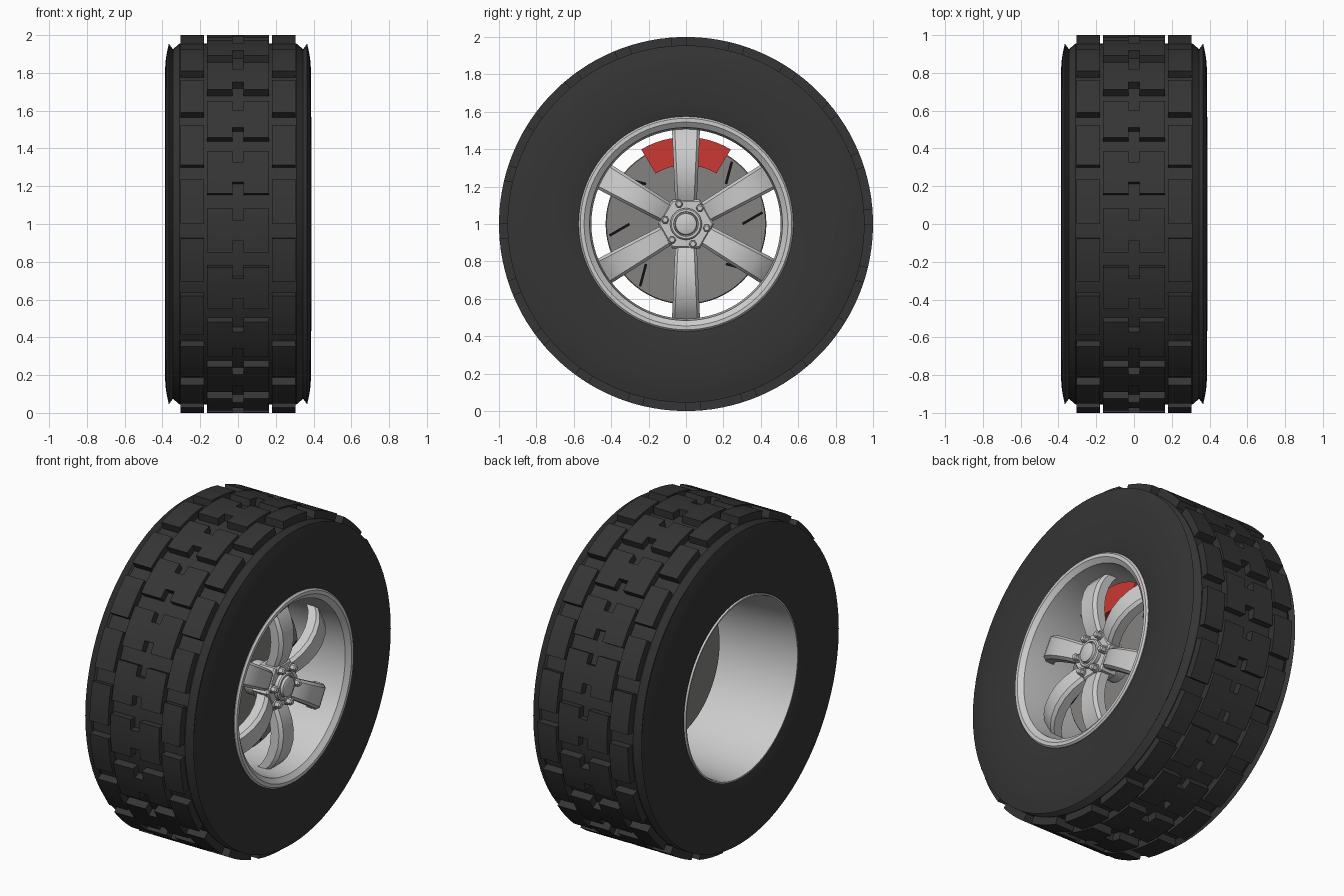
import bpy, bmesh
from math import sin, cos, pi, radians

if "Cube" in bpy.data.objects:
    bpy.data.objects.remove(bpy.data.objects["Cube"])

def material(name, rgb):
    m = bpy.data.materials.new(name)
    m.diffuse_color = (*rgb, 1)
    m.use_nodes = True
    m.node_tree.nodes["Principled BSDF"].inputs["Base Color"].default_value = m.diffuse_color
    return m

RUBBER = material("rubber", (0.035, 0.035, 0.035))
RED = material("caliper_red", (0.6, 0.04, 0.035))
DISC = material("disc_grey", (0.23, 0.225, 0.215))
BLACK = material("slot_black", (0.005, 0.005, 0.005))

def polar(x, r, a):
    """Point at axle position x, radius r, angle a (from +y towards +z)."""
    return (x, r * cos(a), 1 + r * sin(a))

def finish(bm, name, mat=None, smooth=True):
    bmesh.ops.remove_doubles(bm, verts=bm.verts, dist=1e-5)
    bmesh.ops.recalc_face_normals(bm, faces=bm.faces)
    me = bpy.data.meshes.new(name)
    bm.to_mesh(me)
    bm.free()
    ob = bpy.data.objects.new(name, me)
    bpy.context.collection.objects.link(ob)
    if mat:
        me.materials.append(mat)
    if smooth:
        bpy.ops.object.select_all(action='DESELECT')
        ob.select_set(True)
        bpy.context.view_layer.objects.active = ob
        bpy.ops.object.shade_smooth_by_angle(angle=radians(30))
    return ob

def loft(bm, rings, closed=False):
    """Skin a list of point rings; cap the ends unless closed."""
    vs = [[bm.verts.new(p) for p in ring] for ring in rings]
    n = len(vs[0])
    for i in range(len(vs) if closed else len(vs) - 1):
        a, b = vs[i], vs[(i + 1) % len(vs)]
        for j in range(n):
            bm.faces.new((a[j], a[(j + 1) % n], b[(j + 1) % n], b[j]))
    if not closed:
        bm.faces.new(vs[0])
        bm.faces.new(vs[-1])

def lathe(name, profile, seg=80, mat=None, closed=True):
    bm = bmesh.new()
    loft(bm, [[polar(x, r, 2 * pi * k / seg) for k in range(seg)] for x, r in profile], closed)
    return finish(bm, name, mat)

# tyre carcass, mirrored half profile
half = [(0.31, 0.955), (0.345, 0.925), (0.366, 0.955), (0.378, 0.90), (0.385, 0.85),
        (0.386, 0.74), (0.384, 0.64), (0.376, 0.58), (0.365, 0.538)]
lathe("tire", half + [(-x, r) for x, r in reversed(half)], 80, RUBBER)

# tread blocks: curved grids with optional notches, extruded inwards
def tread(name, xs, angles, offset, notched=False):
    bm = bmesh.new()
    for k in range(20):
        base = offset + 18 * k
        for i in range(len(xs) - 1):
            for j in range(len(angles) - 1):
                if notched and i == 1 and j in (0, len(angles) - 2):
                    continue
                bm.faces.new([bm.verts.new(polar(xs[u], 1.0, radians(base + angles[v])))
                              for u, v in ((i, j), (i + 1, j), (i + 1, j + 1), (i, j + 1))])
    bmesh.ops.remove_doubles(bm, verts=bm.verts, dist=1e-5)
    ext = bmesh.ops.extrude_face_region(bm, geom=bm.faces[:], use_keep_orig=True)
    for v in ext["geom"]:
        if isinstance(v, bmesh.types.BMVert):
            v.co.y *= 0.945
            v.co.z = 1 + (v.co.z - 1) * 0.945
    return finish(bm, name, RUBBER)

steps = [0, 3.5, 6.7, 9.9, 13.4]
tread("centre_tread_blocks", [-0.165, -0.03, 0.03, 0.165], steps, -22.7, True)
tread("right_tread_blocks", [0.18, 0.305], steps, -13.6)
tread("left_tread_blocks", [-0.305, -0.18], steps, -13.6)

# rim with front lip and open barrel
lathe("rim", [(0.345, 0.573), (0.378, 0.574), (0.388, 0.565), (0.388, 0.545), (0.365, 0.516),
              (0.24, 0.506), (0.0, 0.51), (-0.36, 0.53), (-0.38, 0.536), (-0.38, 0.545),
              (-0.3, 0.545), (0.33, 0.545)])

# six bowed spokes with chamfered fronts
path = [(0.10, 0.285), (0.15, 0.312), (0.21, 0.333), (0.28, 0.343), (0.35, 0.338),
        (0.42, 0.317), (0.47, 0.289), (0.513, 0.25)]
bm = bmesh.new()
for k in range(6):
    a = radians(30 + 60 * k)
    rings = []
    for r, x in path:
        w = 0.057 + 0.018 * (r - 0.1) / 0.41
        section = [(-w, -0.075), (w, -0.075), (w, -0.02), (w - 0.015, 0),
                   (-w + 0.015, 0), (-w, -0.02)]
        rings.append([(x + d, r * cos(a) - t * sin(a), 1 + r * sin(a) + t * cos(a))
                      for t, d in section])
    loft(bm, rings)
finish(bm, "spokes")

# hub: hexagonal plate, cap and axle
lathe("hub_plate", [(0.20, 0.15), (0.295, 0.15), (0.305, 0.14)], 6, closed=False)
lathe("hub_cap", [(0.29, 0.085), (0.325, 0.085), (0.333, 0.078), (0.333, 0.066),
                  (0.322, 0.064), (0.322, 0.06), (0.343, 0.056), (0.347, 0.048)], 32, closed=False)
lathe("axle", [(0.08, 0.10), (0.22, 0.10)], 32, closed=False)

# lug nuts: washer plus hexagonal nut
bm = bmesh.new()
for k in range(6):
    c = polar(0, 0.113, radians(109 + 60 * k))
    for n, prof in ((16, [(0.30, 0.025), (0.313, 0.025)]),
                    (6, [(0.31, 0.021), (0.338, 0.021), (0.345, 0.014)])):
        loft(bm, [[(x, c[1] + r * cos(2 * pi * j / n), c[2] + r * sin(2 * pi * j / n))
                   for j in range(n)] for x, r in prof])
finish(bm, "lug_nuts")

# brake disc with eight tilted slots
lathe("brake_disc", [(0.07, 0.425), (0.075, 0.43), (0.105, 0.43), (0.11, 0.425)], 64, DISC, False)
bm = bmesh.new()
for k in range(8):
    a = radians(5 + 45 * k)
    c, d = polar(0, 0.357, a), a + radians(25)
    corners = [(c[1] + u * cos(d) - v * sin(d), c[2] + u * sin(d) + v * cos(d))
               for u, v in ((-0.062, -0.007), (0.062, -0.007), (0.062, 0.007), (-0.062, 0.007))]
    loft(bm, [[(x, y, z) for y, z in corners] for x in (0.105, 0.112)])
finish(bm, "disc_slots", BLACK, False)

# brake caliper arc
bm = bmesh.new()
loft(bm, [[polar(x, r, radians(59 + 62 * k / 12))
           for x, r in ((0.09, 0.315), (0.19, 0.315), (0.19, 0.465), (0.09, 0.465))]
          for k in range(13)])
finish(bm, "brake_caliper", RED)
